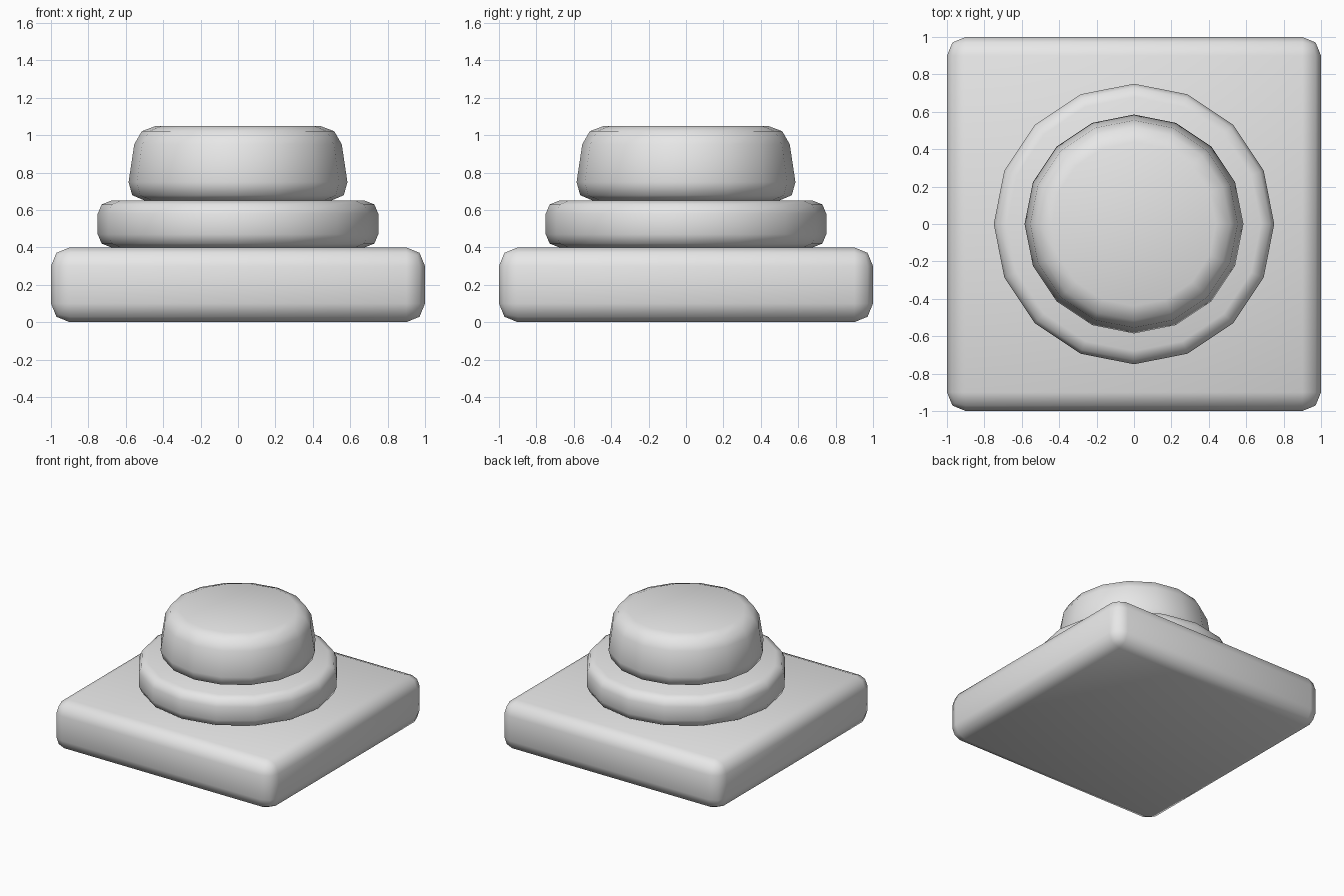
import bpy

default_cube = bpy.data.objects.get("Cube")
if default_cube:
    bpy.data.objects.remove(default_cube, do_unlink=True)

GREY = (0.8, 0.8, 0.8, 1.0)
grey = bpy.data.materials.new("light grey")
grey.use_nodes = True
grey.diffuse_color = GREY
grey.node_tree.nodes["Principled BSDF"].inputs["Base Color"].default_value = GREY


def finish(name, bevel_width):
    """Name the active object, round its rims and shade it smooth."""
    obj = bpy.context.object
    obj.name = name
    obj.data.materials.append(grey)
    bpy.ops.object.transform_apply(location=False, rotation=False, scale=True)
    bpy.ops.object.shade_smooth()
    bevel = obj.modifiers.new("rounded edges", "BEVEL")
    bevel.width = bevel_width
    bevel.segments = 2
    bevel.limit_method = "ANGLE"


def round_part(name, bottom, top, r_bottom, r_top, bevel_width):
    """Sixteen-sided drum between two heights."""
    bpy.ops.mesh.primitive_cone_add(
        vertices=16, radius1=r_bottom, radius2=r_top,
        depth=top - bottom, location=(0, 0, (bottom + top) / 2))
    finish(name, bevel_width)


# Square slab at the bottom
bpy.ops.mesh.primitive_cube_add(size=1, location=(0, 0, 0.2))
bpy.context.object.scale = (2, 2, 0.4)
finish("base_slab", 0.1)

# Collar and tapered push cap
round_part("collar_ring", 0.4, 0.65, 0.75, 0.75, 0.07)
round_part("push_cap", 0.65, 1.05, 0.6, 0.54, 0.1)
